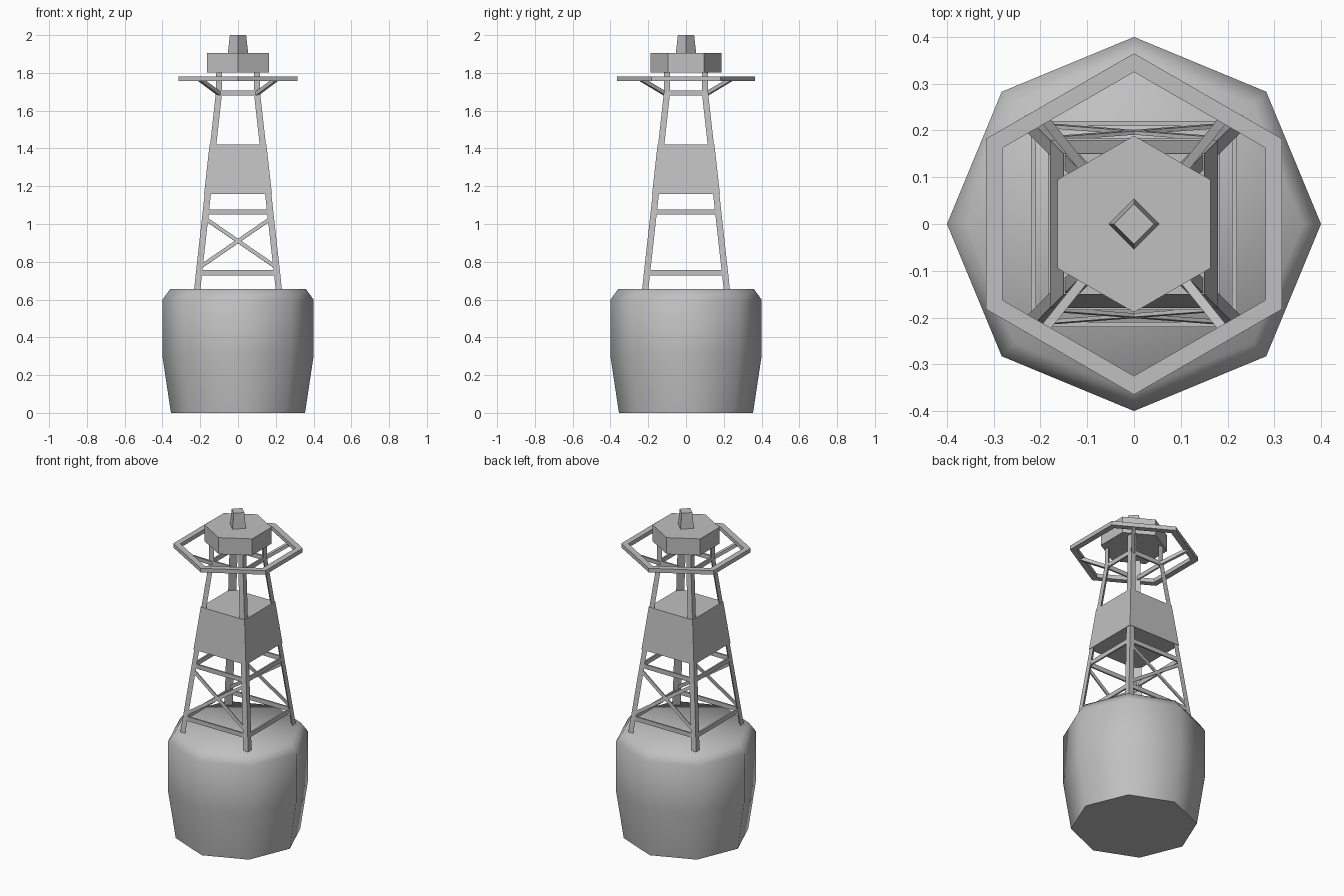
import bpy, bmesh, math
from mathutils import Vector

cube = bpy.data.objects.get("Cube")
if cube:
    bpy.data.objects.remove(cube, do_unlink=True)

GREY = (0.53, 0.53, 0.53, 1)
paint = bpy.data.materials.new("grey_paint")
paint.use_nodes = True
paint.diffuse_color = GREY
paint.node_tree.nodes["Principled BSDF"].inputs["Base Color"].default_value = GREY


def finish(name, bm):
    bmesh.ops.recalc_face_normals(bm, faces=bm.faces[:])
    mesh = bpy.data.meshes.new(name)
    bm.to_mesh(mesh)
    bm.free()
    mesh.materials.append(paint)
    obj = bpy.data.objects.new(name, mesh)
    bpy.context.collection.objects.link(obj)
    return obj


def polygon(sides, radius, z, start=0.0):
    """Regular polygon, first corner at the start angle in degrees."""
    step = math.tau / sides
    a = math.radians(start)
    return [Vector((radius * math.cos(a + i * step), radius * math.sin(a + i * step), z))
            for i in range(sides)]


def loft(name, loops, closed=False):
    """Skin successive loops; cap the ends, or join last to first."""
    bm = bmesh.new()
    rings = [[bm.verts.new(p) for p in loop] for loop in loops]
    pairs = list(zip(rings, rings[1:]))
    if closed:
        pairs.append((rings[-1], rings[0]))
    else:
        bm.faces.new(rings[0])
        bm.faces.new(rings[-1])
    for low, high in pairs:
        for i in range(len(low)):
            j = (i + 1) % len(low)
            bm.faces.new((low[i], low[j], high[j], high[i]))
    return finish(name, bm)


def bar(name, a, b, wide, thick, normal):
    """Flat bar from a to b, thin along the given normal."""
    a, b, n = Vector(a), Vector(b), Vector(normal)
    along = (b - a).normalized()
    side = along.cross(n).normalized() * wide / 2
    out = side.cross(along).normalized() * thick / 2
    section = (side + out, side - out, -side - out, -side + out)
    return loft(name, [[p + s for s in section] for p in (a, b)])


def tower(z):
    """Half width of the tapering tower at height z."""
    return 0.233 - (z - 0.65) * 0.111


# Float body
body = loft("float_body", [polygon(8, r, z) for r, z in
                           ((0.355, 0), (0.4, 0.3), (0.4, 0.6), (0.36, 0.655))])
bpy.context.view_layer.objects.active = body
body.select_set(True)
bpy.ops.object.shade_smooth_by_angle(angle=math.radians(60))
body.select_set(False)

# Legs, lantern posts and gallery brackets at the four corners
ARM = 0.033
for sx, sy, corner in ((1, -1, "front_left"), (-1, -1, "front_right"),
                       (1, 1, "back_left"), (-1, 1, "back_right")):
    def section(half, z):
        return [Vector((sx * x, sy * y, z)) for x, y in
                ((half, half), (half - ARM, half), (half, half - ARM))]
    loft("leg_" + corner, [section(tower(z), z) for z in (0.64, 1.7)]
         + [section(tower(1.7), 1.81)])
    bar("gallery_bracket_" + corner, (sx * 0.1, sy * 0.11, 1.69),
        (sx * 0.2, sy * 0.235, 1.765), 0.02, 0.02, (0, 0, 1))

# Horizontal rails on all four sides
for level, z in (("lower", 0.742), ("middle", 1.063), ("upper", 1.693)):
    d = tower(z) - 0.008
    e = d - 0.012
    for s, front, side in ((-1, "front", "right"), (1, "back", "left")):
        bar(f"{level}_rail_{front}", (-e, s * d, z), (e, s * d, z), 0.027, 0.01, (0, 1, 0))
        bar(f"{level}_rail_{side}", (s * d, -e, z), (s * d, e, z), 0.027, 0.01, (1, 0, 0))

# Crossed braces on front and back
for s, face in ((-1, "front"), (1, "back")):
    for m, way in ((1, "rising"), (-1, "falling")):
        low, high = tower(0.77) - 0.016, tower(1.03) - 0.016
        bar(f"{face}_brace_{way}", (-m * low, s * (low + 0.008), 0.77),
            (m * high, s * (high + 0.008), 1.03), 0.02, 0.008, (0, 1, 0.111 * s))

# Tapered box between the legs
loft("equipment_box", [polygon(4, (tower(z) + 0.003) * math.sqrt(2), z, 45)
                       for z in (1.16, 1.42)])

# Hexagonal gallery ring
loft("gallery_ring", [polygon(6, r, z, 30) for r, z in
                      ((0.365, 1.757), (0.365, 1.782), (0.325, 1.782), (0.325, 1.757))],
     closed=True)

# Lantern base and lamp
loft("lantern_base", [polygon(6, 0.189, z, 30) for z in (1.803, 1.905)])
loft("lamp", [polygon(4, r, z) for r, z in ((0.054, 1.905), (0.043, 2.0))])
